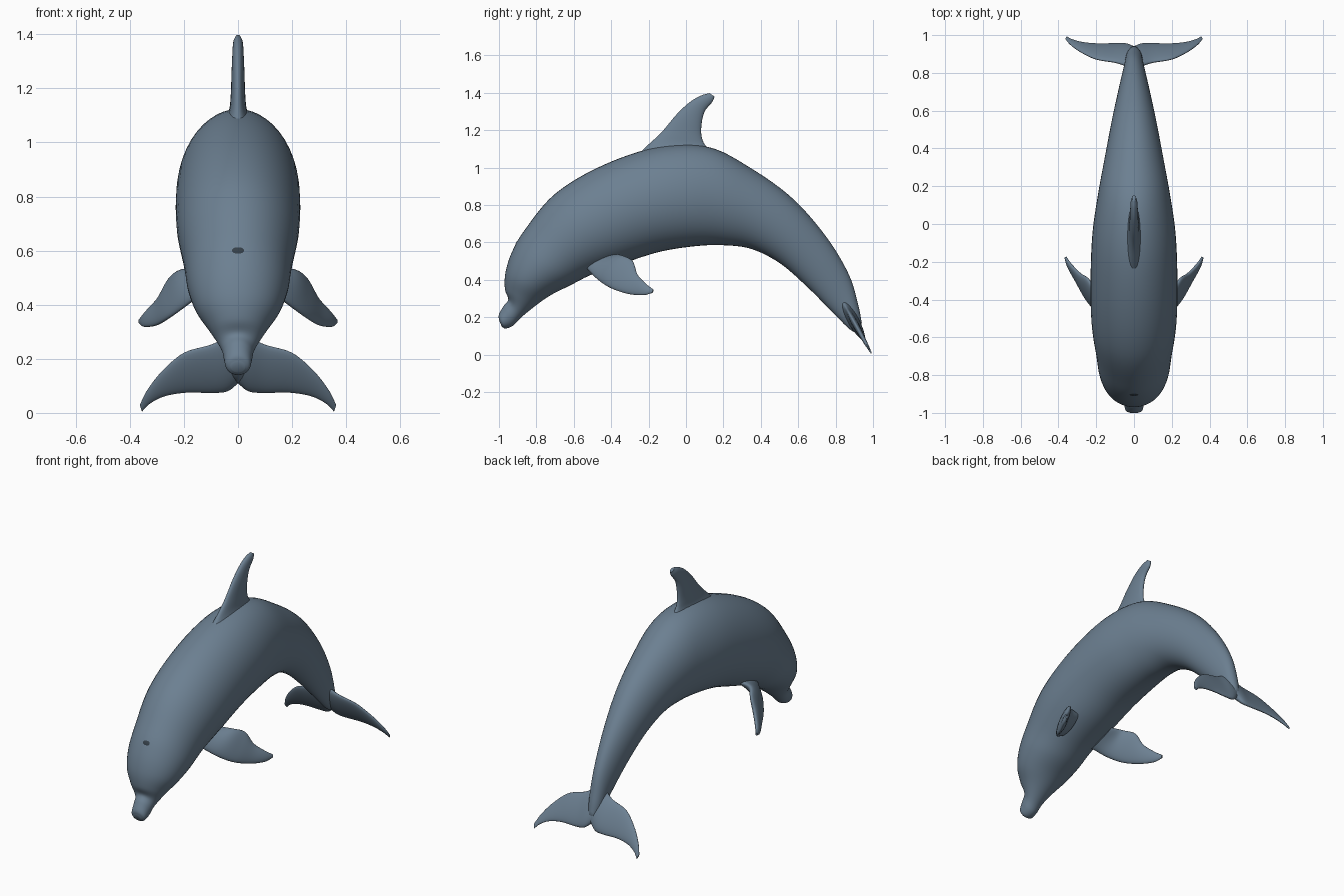
import bpy, bmesh, math
from mathutils import Vector

if "Cube" in bpy.data.objects:
    bpy.data.objects.remove(bpy.data.objects["Cube"])


def make_material(name, color):
    mat = bpy.data.materials.new(name)
    mat.use_nodes = True
    mat.diffuse_color = color
    bsdf = mat.node_tree.nodes["Principled BSDF"]
    bsdf.inputs["Base Color"].default_value = color
    bsdf.inputs["Roughness"].default_value = 0.6
    return mat


SKIN = make_material("slate blue skin", (0.15, 0.215, 0.285, 1))
DARK = make_material("dark blowhole", (0.035, 0.05, 0.065, 1))


def spline(values, steps):
    """Catmull-Rom samples through a list of vectors."""
    ext = [2 * values[0] - values[1], *values, 2 * values[-1] - values[-2]]
    out = []
    for a, b, c, d in zip(ext, ext[1:], ext[2:], ext[3:]):
        for i in range(steps):
            t = i / steps
            out.append(0.5 * (2 * b + (c - a) * t + (2 * a - 5 * b + 4 * c - d) * t ** 2
                              + (3 * b - a - 3 * c + d) * t ** 3))
    return out + [values[-1]]


def loft(name, leads, trails, widths, mirrored=False, segments=32, steps=6):
    """Skin oval sections whose chords run from a lead edge to a trail edge."""
    leads = spline([Vector(p) for p in leads], steps)
    trails = spline([Vector(p) for p in trails], steps)
    widths = [v.x for v in spline([Vector((w, 0, 0)) for w in widths], steps)]
    centres = [(a + b) / 2 for a, b in zip(leads, trails)]
    bm = bmesh.new()
    rings = []
    last = len(centres) - 1
    for i, centre in enumerate(centres):
        tangent = centres[min(i + 1, last)] - centres[max(i - 1, 0)]
        half = (leads[i] - trails[i]) / 2
        side = half.cross(tangent).normalized() * widths[i]
        angles = [math.tau * k / segments for k in range(segments)]
        rings.append([bm.verts.new(centre + half * math.cos(a) + side * math.sin(a))
                      for a in angles])
    for r, s in zip(rings, rings[1:]):
        for k in range(segments):
            n = (k + 1) % segments
            bm.faces.new((r[k], r[n], s[n], s[k]))
    bm.faces.new(rings[0])
    bm.faces.new(rings[-1])
    bmesh.ops.recalc_face_normals(bm, faces=bm.faces)
    mesh = bpy.data.meshes.new(name)
    bm.to_mesh(mesh)
    bm.free()
    mesh.materials.append(SKIN)
    obj = bpy.data.objects.new(name, mesh)
    bpy.context.collection.objects.link(obj)
    if mirrored:
        obj.modifiers.new("Mirror", "MIRROR").use_mirror_merge = False
    smooth(obj)
    return obj


def smooth(obj):
    bpy.ops.object.select_all(action="DESELECT")
    obj.select_set(True)
    bpy.context.view_layer.objects.active = obj
    bpy.ops.object.shade_smooth_by_angle(angle=math.radians(60))


def in_profile(points):
    return [(0, y, z) for y, z in points]


# Body: back line, belly line and half width from beak to tail stock
back = [(-1.0, .185), (-1.0, .215), (-.975, .26), (-.95, .295), (-.968, .35), (-.965, .44),
        (-.93, .55), (-.86, .67), (-.70, .86), (-.45, 1.01), (-.15, 1.11), (.12, 1.11),
        (.35, .995), (.57, .835), (.75, .63), (.87, .43), (.92, .27), (.94, .17)]
belly = [(-.985, .15), (-.965, .14), (-.925, .155), (-.88, .20), (-.80, .265), (-.72, .32),
         (-.62, .37), (-.50, .43), (-.33, .49), (-.14, .55), (.05, .58), (.20, .585),
         (.35, .565), (.50, .49), (.64, .37), (.78, .23), (.87, .14), (.92, .11)]
half_widths = [.025, .045, .053, .064, .105, .155, .185, .20, .225, .23, .22, .19,
               .155, .12, .085, .055, .04, .02]
loft("body", in_profile(back), in_profile(belly), half_widths, segments=48)

# Dorsal fin: swept back, flared where it meets the back
loft("dorsal_fin",
     in_profile([(-.30, 1.03), (-.21, 1.115), (-.13, 1.19), (-.05, 1.285),
                 (.02, 1.35), (.08, 1.385), (.125, 1.398)]),
     in_profile([(.20, 1.03), (.115, 1.105), (.085, 1.16), (.083, 1.23),
                 (.10, 1.30), (.14, 1.35), (.153, 1.38)]),
     [.075, .036, .027, .024, .021, .018, .010])

# Flippers: angled outward, down and back
loft("flippers",
     [(.12, -.53, .46), (.19, -.47, .40), (.25, -.40, .355), (.30, -.31, .325),
      (.345, -.23, .318), (.364, -.18, .330)],
     [(.13, -.36, .53), (.205, -.34, .53), (.25, -.285, .50), (.29, -.26, .43),
      (.335, -.215, .38), (.362, -.174, .348)],
     [.03, .026, .022, .018, .013, .006], mirrored=True)


# Tail flukes: outlines laid on a tilted plane
def on_fluke_plane(points):
    return [(x, .995 - .55 * z, z) for x, z in points]


loft("tail_flukes",
     on_fluke_plane([(0, .31), (.05, .278), (.10, .252), (.20, .222), (.28, .155),
                     (.335, .085), (.363, .03)]),
     on_fluke_plane([(0, .11), (.04, .08), (.10, .074), (.19, .075), (.27, .062),
                     (.325, .035), (.355, .005)]),
     [.032, .028, .021, .017, .013, .009, .004], mirrored=True)

# Blowhole: small dark oval lying on the forehead
bpy.ops.mesh.primitive_uv_sphere_add(segments=20, ring_count=10, radius=1,
                                     location=(0, -.902, .60),
                                     rotation=(math.radians(60), 0, 0))
blowhole = bpy.context.object
blowhole.name = "blowhole"
blowhole.scale = (.024, .016, .005)
blowhole.data.materials.append(DARK)
smooth(blowhole)
